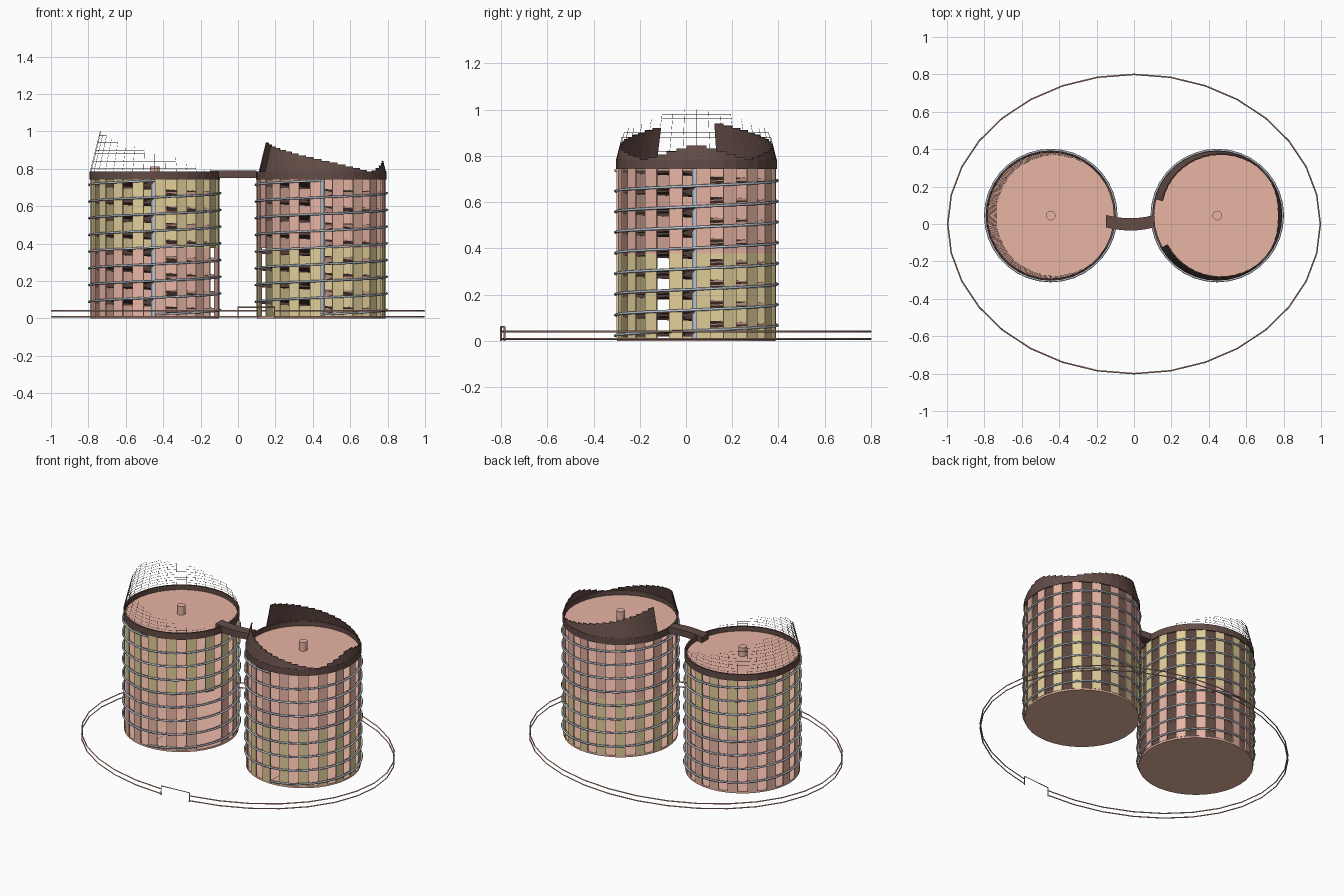
import bpy, bmesh, math

if "Cube" in bpy.data.objects:
    bpy.data.objects.remove(bpy.data.objects["Cube"])

def mat(name, col):
    m = bpy.data.materials.new(name)
    m.diffuse_color = (*col, 1)
    m.use_nodes = True
    m.node_tree.nodes["Principled BSDF"].inputs["Base Color"].default_value = m.diffuse_color
    return m

PINK = mat("clay_pink", (0.80, 0.46, 0.37))
YELLOW = mat("sand_yellow", (0.76, 0.62, 0.32))
BROWN = mat("dark_brown", (0.125, 0.072, 0.062))
STEEL = mat("steel_blue", (0.48, 0.54, 0.62))

CY, R = 0.045, 0.345

def finish(name, bm, m, normals=True):
    if normals:
        bmesh.ops.recalc_face_normals(bm, faces=bm.faces)
    me = bpy.data.meshes.new(name)
    bm.to_mesh(me)
    bm.free()
    me.materials.append(m)
    ob = bpy.data.objects.new(name, me)
    bpy.context.collection.objects.link(ob)
    return ob

def polar(cx, r, deg, z):
    a = math.radians(deg)
    return (cx + r * math.cos(a), CY + r * math.sin(a), z)

def cylinder(name, cx, r, z0, z1, m, seg=36):
    bm = bmesh.new()
    bmesh.ops.create_cone(bm, cap_ends=True, segments=seg, radius1=r, radius2=r, depth=z1 - z0)
    bmesh.ops.translate(bm, verts=bm.verts, vec=(cx, CY, (z0 + z1) / 2))
    return finish(name, bm, m)

def tube(name, pts, r, m, res=1):
    cu = bpy.data.curves.new(name, 'CURVE')
    cu.dimensions = '3D'
    cu.bevel_depth = r
    cu.bevel_resolution = res
    cu.use_fill_caps = True
    sp = cu.splines.new('POLY')
    sp.points.add(len(pts) - 1)
    for p, q in zip(sp.points, pts):
        p.co = (*q, 1)
    cu.materials.append(m)
    ob = bpy.data.objects.new(name, cu)
    bpy.context.collection.objects.link(ob)
    return ob

def hexa(bm, lo, hi):
    # box from two matching quads
    a = [bm.verts.new(p) for p in lo]
    b = [bm.verts.new(p) for p in hi]
    bm.faces.new(a)
    bm.faces.new(b)
    for i in range(4):
        j = (i + 1) % 4
        bm.faces.new((a[i], a[j], b[j], b[i]))

def wall_panels(name, cx, start, z0, z1, m, missing=None):
    # upright slats, every second ten-degree slot is open
    bm = bmesh.new()
    for k in range(18):
        a = (start + 20 * k) % 360
        if a == missing:
            continue
        quad = lambda z: [polar(cx, r, d, z) for r, d in
                          ((R - 0.008, a), (R, a), (R, a + 10), (R - 0.008, a + 10))]
        hexa(bm, quad(z0), quad(z1))
    finish(name, bm, m)

def ring(name, cx, r0, r1, z0, z1, m, seg=36):
    bm = bmesh.new()
    loops = [[bm.verts.new(polar(cx, r, 360 * i / seg, z)) for i in range(seg)]
             for r, z in ((r0, z0), (r1, z0), (r1, z1), (r0, z1))]
    for k in range(4):
        p, q = loops[k], loops[(k + 1) % 4]
        for i in range(seg):
            j = (i + 1) % seg
            bm.faces.new((p[i], p[j], q[j], q[i]))
    finish(name, bm, m)

def crown(name, cx, height, m, rows=None, cols=48):
    # inward-leaning parapet whose top steps from column to column
    bm = bmesh.new()
    step = 360 / cols
    for c in range(cols):
        a = c * step
        h = height(a, abs(a + step / 2 - 180))   # second value: angle away from -x
        if h <= 0.79:
            continue
        n = rows or max(1, round((h - 0.78) / 0.02))
        lvl = [0.78 + (h - 0.78) * i / n if rows else 0.78 + 0.02 * i for i in range(n + 1)]
        for z0, z1 in zip(lvl, lvl[1:]):
            bm.faces.new([bm.verts.new(polar(cx, 0.347 - 0.25 * (z - 0.78), g, z))
                          for g, z in ((a, z0), (a + step, z0), (a + step, z1), (a, z1))])
    bmesh.ops.remove_doubles(bm, verts=bm.verts, dist=0.0005)
    return finish(name, bm, m, False)

TURNS, SEG, Z0, RISE = 8, 36, 0.022, 0.715

def spiral(cx, r, i, dz=0.0):
    return polar(cx, r, -90 + 360 * i / SEG, Z0 + dz + RISE * i / (TURNS * SEG))

def ramp(name, cx, m):
    # thin spiral floor winding round the core pole
    bm = bmesh.new()
    rows = [[bm.verts.new(spiral(cx, r, i, dz)) for r, dz in
             ((0.02, -0.004), (R - 0.01, -0.004), (R - 0.01, 0), (0.02, 0))]
            for i in range(TURNS * SEG + 1)]
    for p, q in zip(rows, rows[1:]):
        for k in range(4):
            j = (k + 1) % 4
            bm.faces.new((p[k], p[j], q[j], q[k]))
    bm.faces.new(rows[0])
    bm.faces.new(rows[-1])
    finish(name, bm, m)

def tower(side, cx, start, low, high, missing):
    cylinder(side + "_ground_floor", cx, R - 0.002, 0.0, 0.012, PINK)
    cylinder(side + "_roof", cx, R - 0.002, 0.745, 0.755, PINK)
    wall_panels(side + "_lower_wall", cx, start, 0.012, 0.378, low, missing)
    wall_panels(side + "_upper_wall", cx, start, 0.378, 0.745, high)
    ring(side + "_roof_rim", cx, R - 0.008, R + 0.003, 0.743, 0.785, BROWN)
    cylinder(side + "_core_pole", cx, 0.02, 0.005, 0.75, STEEL, 12)
    cylinder(side + "_roof_vent", cx, 0.026, 0.75, 0.812, PINK, 12)
    ramp(side + "_spiral_ramp", cx, PINK)
    tube(side + "_spiral_pipe",
         [spiral(cx, R + 0.006, i) for i in range(TURNS * SEG + 1)], 0.006, STEEL)

# towers, with a missing slat near the inner front as the doorway
tower("left", -0.445, 10, PINK, YELLOW, 330)
tower("right", 0.445, 0, YELLOW, PINK, 200)

# wire screen on the left roof, tallest on the outer side
net = crown("left_wire_screen", -0.445, lambda a, d: 1.01 - 0.0015 * d, BROWN, cols=36)
w = net.modifiers.new("wire", 'WIREFRAME')
w.thickness = 0.002
w.use_even_offset = False

# solid parapet on the right roof, open where the bridge lands
def parapet_height(a, d):
    if 164 < a < 204:
        return 0
    if d < 145:
        return 0.945 - 0.0013 * max(0, d - 15)
    return 0.79 + 0.06 * (d - 145) / 35
par = crown("right_parapet", 0.445, parapet_height, BROWN, rows=4)
s = par.modifiers.new("thickness", 'SOLIDIFY')
s.thickness = 0.006

# curved bridge between the roofs
bm = bmesh.new()
N = 6
prev = None
for i in range(N + 1):
    x = -0.15 + 0.25 * i / N
    y = -0.002 + 0.016 * ((x + 0.02) / 0.125) ** 2
    sec = [bm.verts.new((x, y + dy, z)) for dy, z in
           ((-0.033, 0.75), (0.033, 0.75), (0.033, 0.792), (-0.033, 0.792))]
    if prev:
        for k in range(4):
            bm.faces.new((prev[k], prev[(k + 1) % 4], sec[(k + 1) % 4], sec[k]))
    if i in (0, N):
        bm.faces.new(sec)
    prev = sec
finish("bridge", bm, BROWN)

# oval fence rails, open at one segment for the gate
def oval(i, z):
    a = -math.pi / 2 + 2 * math.pi * i / 32
    return (0.996 * math.cos(a), 0.8 * math.sin(a), z)
for name, z in (("upper_fence_rail", 0.04), ("lower_fence_rail", 0.008)):
    tube(name, [oval(i, z) for i in range(1, 33)], 0.004, PINK, 0)

# gate frame
tube("gate_frame", [oval(0, 0.0), oval(0, 0.06), oval(1, 0.06), oval(1, 0.0)], 0.004, PINK, 0)
